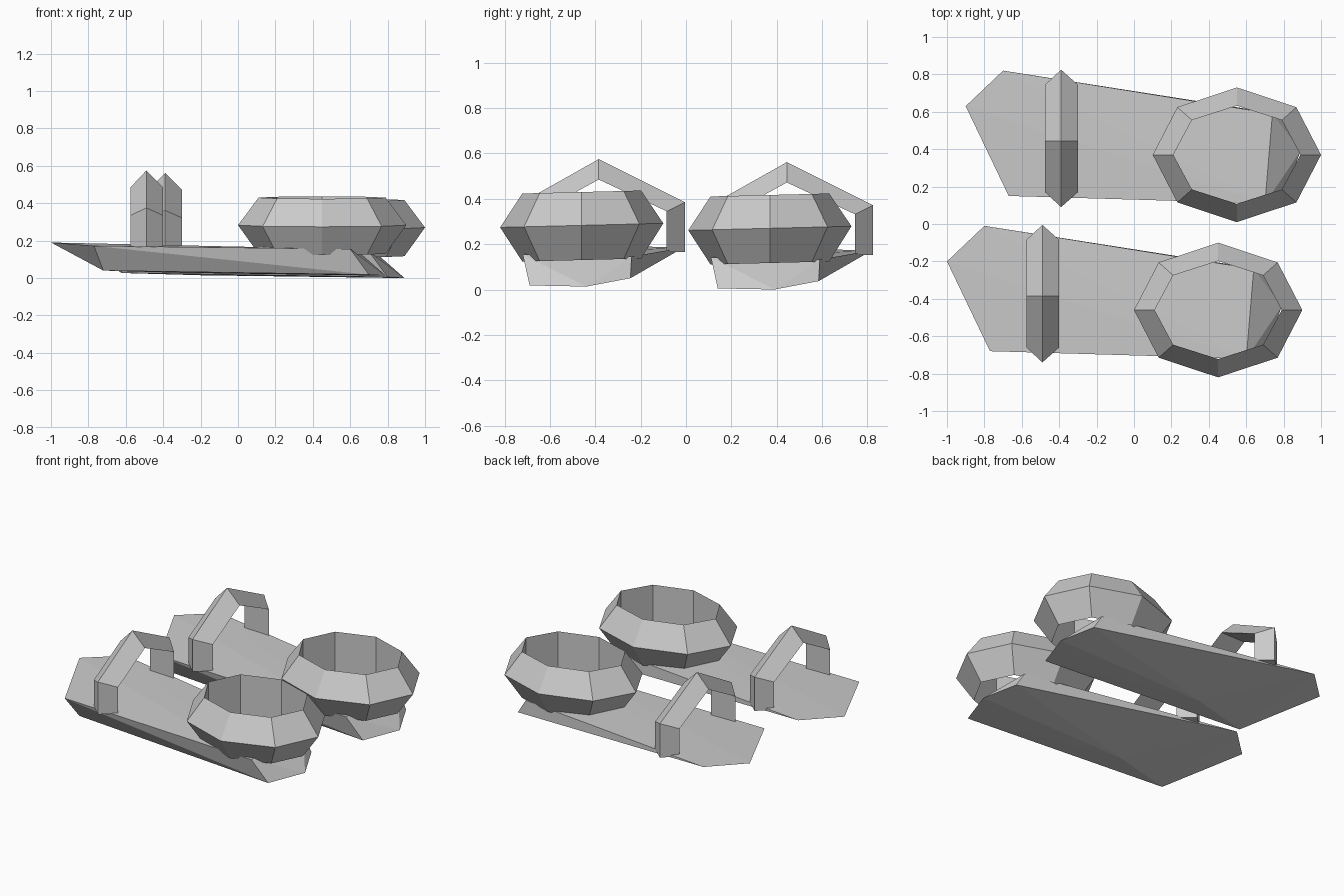
import bpy, bmesh
from math import sin, cos, pi

if "Cube" in bpy.data.objects:
    bpy.data.objects.remove(bpy.data.objects["Cube"])

OFFSET = (0.10, 0.83, -0.013)   # second shoe relative to the first


def make_object(name, bm):
    bmesh.ops.recalc_face_normals(bm, faces=bm.faces)
    mesh = bpy.data.meshes.new(name)
    bm.to_mesh(mesh)
    bm.free()
    # same part on both shoes
    for side, loc in (("front", (0, 0, 0)), ("back", OFFSET)):
        ob = bpy.data.objects.new(f"{side}_{name}", mesh)
        ob.location = loc
        bpy.context.collection.objects.link(ob)


def loft(name, sections, closed):
    """Bridge equal-sized cross-sections into a solid."""
    bm = bmesh.new()
    rings = [[bm.verts.new(p) for p in s] for s in sections]
    n = len(rings[0])
    pairs = list(zip(rings, rings[1:]))
    if closed:
        pairs.append((rings[-1], rings[0]))
    for a, b in pairs:
        for i in range(n):
            j = (i + 1) % n
            bm.faces.new((a[i], a[j], b[j], b[i]))
    if not closed:
        bm.faces.new(rings[0])
        bm.faces.new(rings[-1])
    make_object(name, bm)


# Sole: faceted wedge, wide toe and undercut heel
bm = bmesh.new()
top = [(-1.0, -0.20, 0.19), (-0.80, -0.01, 0.185), (0.64, -0.24, 0.145),
       (0.60, -0.72, 0.155), (-0.77, -0.68, 0.172)]
bottom = [(0.70, -0.69, 0.018), (0.79, -0.44, 0.013), (0.70, -0.245, 0.05),
          (-0.30, -0.48, 0.028), (-0.72, -0.60, 0.04)]
for p in top + bottom:
    bm.verts.new(p)
bmesh.ops.convex_hull(bm, input=bm.verts[:])
bmesh.ops.dissolve_limit(bm, angle_limit=0.01, verts=bm.verts[:], edges=bm.edges[:])
make_object("sole", bm)

# Ankle ring: eight-sided oval with a triangular section, slightly tilted
profile = [(0.45, 0.36, 0.283), (0.34, 0.262, 0.43), (0.34, 0.262, 0.13)]
sections = []
for k in range(8):
    a = k * pi / 4
    sections.append([(0.45 + rx * cos(a), -0.46 + ry * sin(a), z + 0.025 * sin(a) * ry)
                     for rx, ry, z in profile])
loft("ankle_ring", sections, True)

# Toe strap: peaked arch, outer ridge and flat inner face
outer = [(-0.74, 0.165), (-0.74, 0.375), (-0.385, 0.575), (-0.005, 0.385), (-0.005, 0.165)]
inner = [(-0.66, 0.165), (-0.66, 0.335), (-0.385, 0.485), (-0.085, 0.345), (-0.085, 0.165)]
sections = []
for (oy, oz), (iy, iz) in zip(outer, inner):
    sections.append([(-0.49, oy, oz), (-0.40, iy, iz), (-0.575, iy, iz)])
loft("toe_strap", sections, False)
